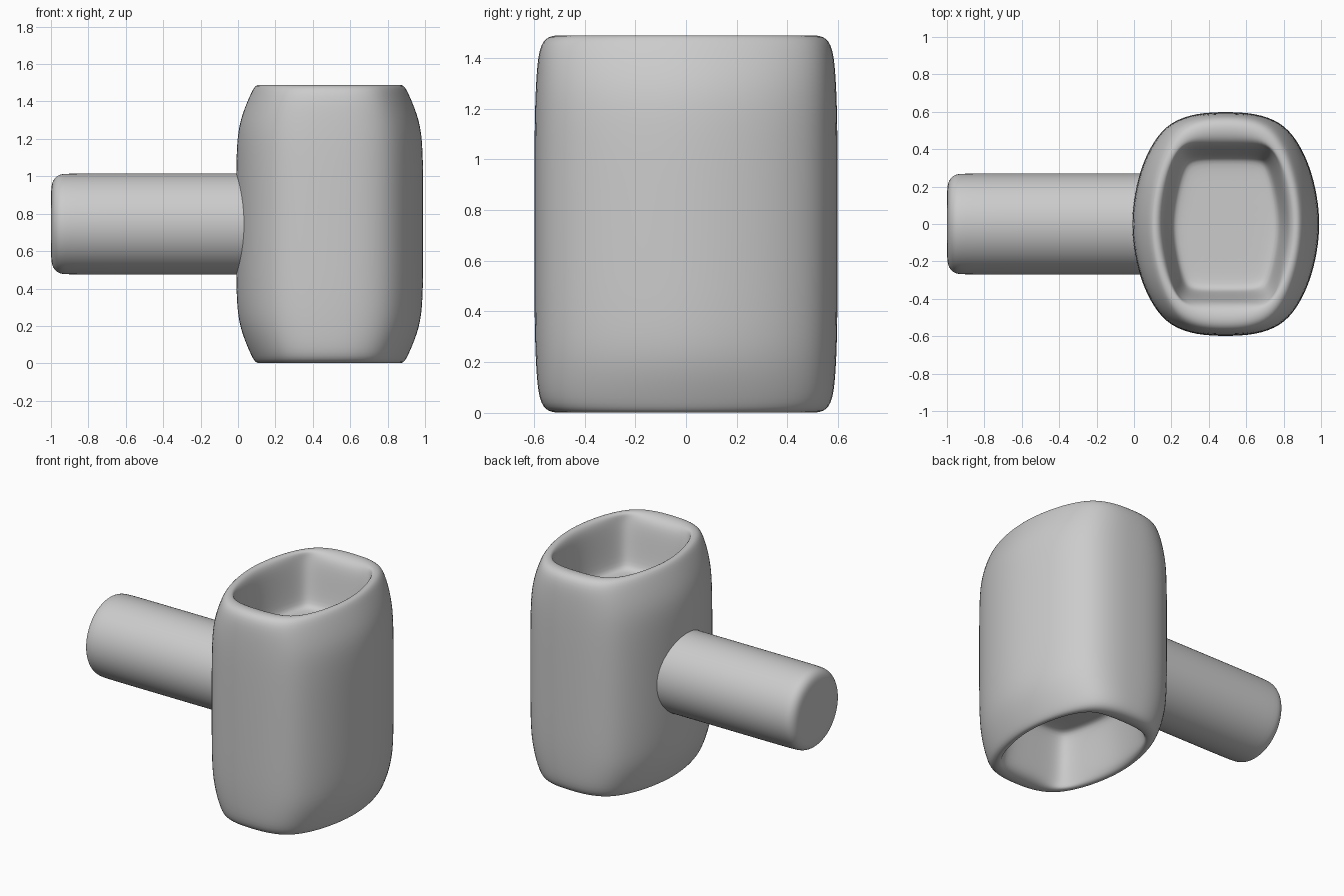
import bpy, bmesh, math

if "Cube" in bpy.data.objects:
    bpy.data.objects.remove(bpy.data.objects["Cube"])


def loft(name, rings, subdiv=2):
    """Skin a list of equal-length closed rings and cap both ends."""
    bm = bmesh.new()
    rows = [[bm.verts.new(p) for p in ring] for ring in rings]
    n = len(rows[0])
    for a, b in zip(rows, rows[1:]):
        for i in range(n):
            j = (i + 1) % n
            bm.faces.new((a[i], a[j], b[j], b[i]))
    bm.faces.new(rows[0][::-1])
    bm.faces.new(rows[-1])
    bmesh.ops.recalc_face_normals(bm, faces=bm.faces)
    for f in bm.faces:
        f.smooth = True
    me = bpy.data.meshes.new(name)
    bm.to_mesh(me)
    bm.free()
    ob = bpy.data.objects.new(name, me)
    bpy.context.collection.objects.link(ob)
    if subdiv:
        mod = ob.modifiers.new("smooth", 'SUBSURF')
        mod.levels = mod.render_levels = subdiv
    return ob


def ring(quarter, hx, hy, z, cx=0.49):
    """Mirror a unit quarter outline (from +x to +y) into a full ring."""
    q = quarter
    pts = (q + [(-x, y) for x, y in q[-2::-1]]
           + [(-x, -y) for x, y in q[1:]] + [(x, -y) for x, y in q[-2:0:-1]])
    return [(cx + x * hx, y * hy, z) for x, y in pts]


# Unit quarter outlines: rounded lens for the outside, boxier for the sockets
outer = [(1, 0), (0.97, 0.26), (0.89, 0.52), (0.765, 0.74),
         (0.59, 0.91), (0.31, 0.99), (0, 1)]
socket = [(1, 0), (0.965, 0.3), (0.89, 0.6), (0.80, 0.85),
          (0.68, 0.98), (0.36, 1), (0, 1)]

# Lower half: socket floor, wall, rim, flared side; the top half is a mirror
MID = 0.745
levels = [
    (socket, 0.15, 0.20, 0.36), (socket, 0.27, 0.335, 0.36),
    (socket, 0.295, 0.365, 0.33), (socket, 0.325, 0.40, 0.12),
    (socket, 0.34, 0.425, 0.03), (outer, 0.365, 0.48, 0.0),
    (outer, 0.40, 0.545, 0.0), (outer, 0.425, 0.583, 0.045),
    (outer, 0.487, 0.594, 0.19), (outer, 0.504, 0.599, 0.34),
    (outer, 0.505, 0.60, 0.6),
]
half = [ring(*lv) for lv in levels]
top = [[(x, y, 2 * MID - z) for x, y, z in r] for r in half[::-1]]
loft("hammer_head", half + top)

# Round handle with a softly chamfered end
N = 32
profile = [(-1.0, 0.10), (-1.0, 0.205), (-0.985, 0.245), (-0.955, 0.268),
           (-0.91, 0.272), (-0.5, 0.272), (0.15, 0.272), (0.2, 0.272)]
loft("handle", [[(x, r * math.cos(2 * math.pi * i / N),
                  MID + r * math.sin(2 * math.pi * i / N)) for i in range(N)]
                for x, r in profile])
